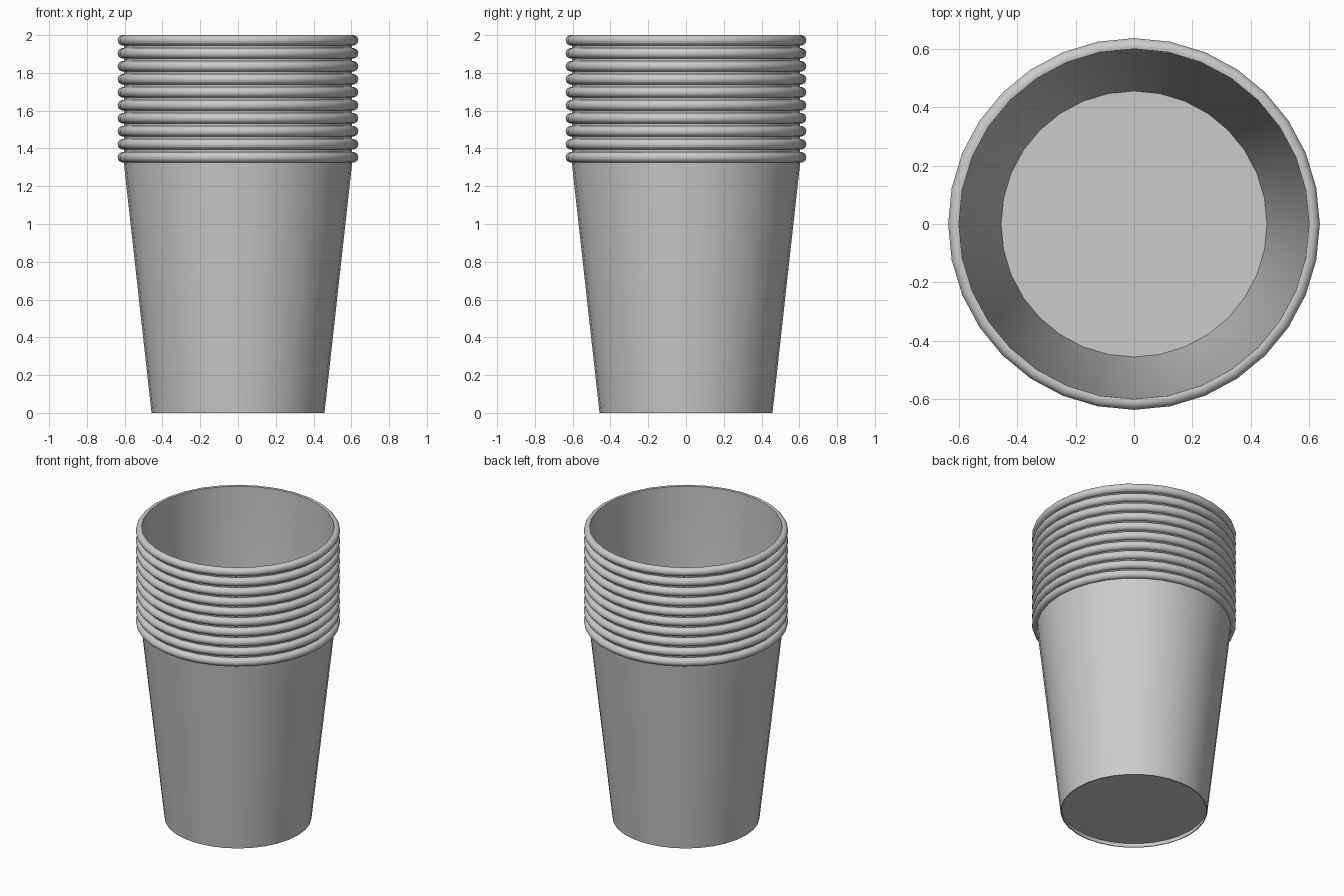
import bpy
import bmesh
from math import cos, sin, radians, pi

CUPS = 10
SPACING = 0.0688
SIDES = 32
WALL = 0.006
FOOT_R = 0.458
SLOPE = 0.11
RIM_R, RIM_Z, BEAD = 0.6095, 1.3533, 0.0275

cube = bpy.data.objects.get("Cube")
if cube:
    bpy.data.objects.remove(cube, do_unlink=True)

grey = bpy.data.materials.new("light_grey")
grey.use_nodes = True
colour = (0.6, 0.6, 0.59, 1)
grey.diffuse_color = colour
grey.node_tree.nodes["Principled BSDF"].inputs["Base Color"].default_value = colour


def outer(z):
    """Radius of the tapered outer wall at height z."""
    return FOOT_R + SLOPE * z


def cup_profile():
    under, floor = 0.027, 0.033
    # recessed underside, foot and outer wall
    points = [(0, under), (outer(under) - WALL, under), (FOOT_R - WALL, 0), (FOOT_R, 0)]
    # rolled rim, from beneath the bead round to the mouth
    for i in range(13):
        a = radians(-100 + 210 * i / 12)
        points.append((RIM_R + BEAD * cos(a), RIM_Z + BEAD * sin(a)))
    # inner wall and floor
    points += [(outer(RIM_Z) - WALL, RIM_Z + 0.018), (outer(floor) - WALL, floor), (0, floor)]
    return points


def lathe(name, profile):
    bm = bmesh.new()
    rings = []
    for r, z in profile:
        if r == 0:
            rings.append([bm.verts.new((0, 0, z))] * SIDES)
        else:
            rings.append([bm.verts.new((r * cos(2 * pi * i / SIDES), r * sin(2 * pi * i / SIDES), z))
                          for i in range(SIDES)])
    for low, high in zip(rings, rings[1:]):
        for i in range(SIDES):
            j = (i + 1) % SIDES
            corners = list(dict.fromkeys((low[i], low[j], high[j], high[i])))
            bm.faces.new(corners)
    bmesh.ops.recalc_face_normals(bm, faces=bm.faces)
    mesh = bpy.data.meshes.new(name)
    bm.to_mesh(mesh)
    bm.free()
    mesh.materials.append(grey)
    return mesh


# One cup mesh, shared by the whole nested stack
cup_mesh = lathe("cup", cup_profile())
for n in range(CUPS):
    cup = bpy.data.objects.new(f"cup_{n + 1}", cup_mesh)
    cup.location.z = n * SPACING
    bpy.context.collection.objects.link(cup)
    if n == 0:
        bpy.context.view_layer.objects.active = cup
        cup.select_set(True)
        bpy.ops.object.shade_smooth_by_angle(angle=radians(35))
        cup.select_set(False)
